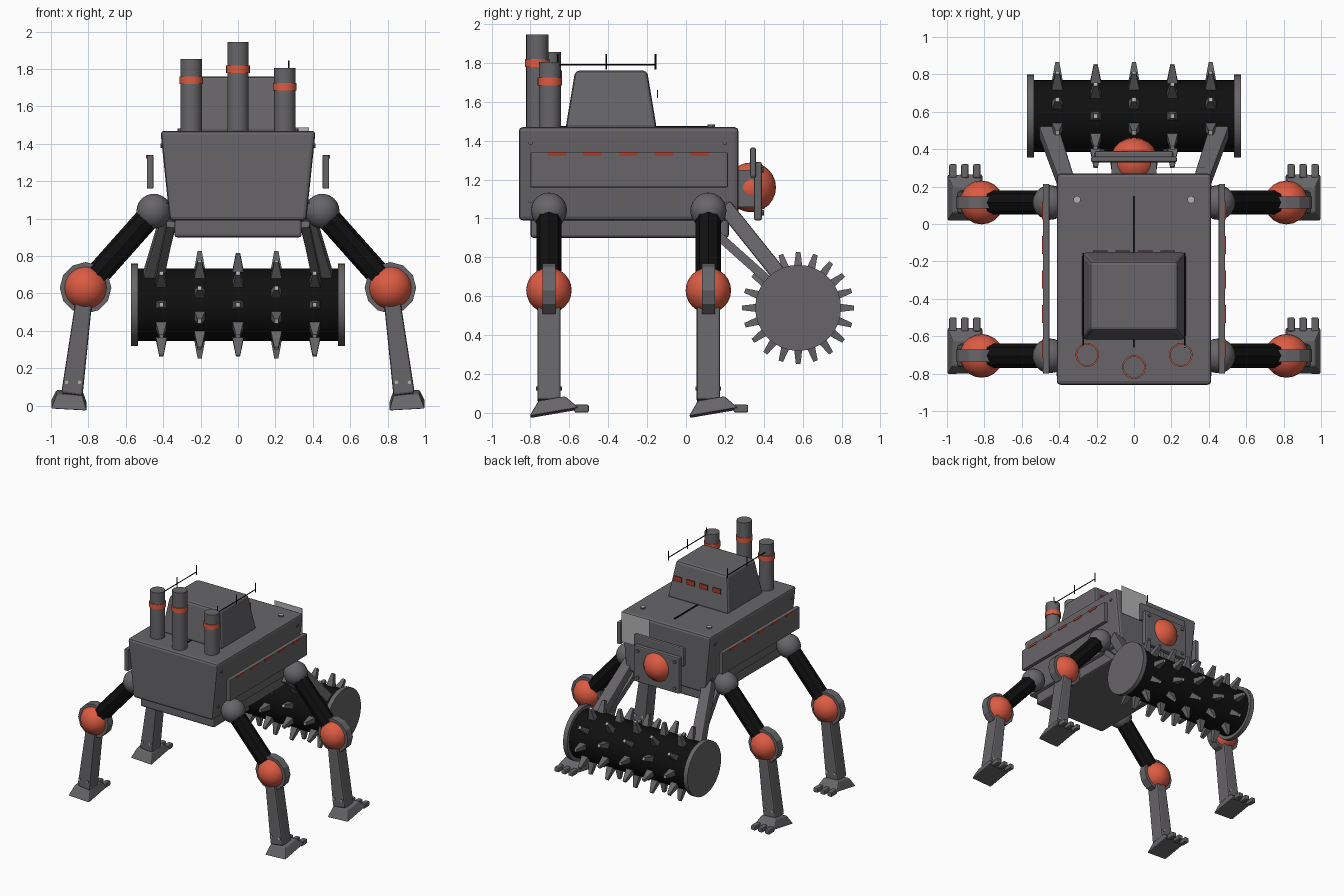
import bpy, bmesh, math
from mathutils import Vector, Matrix

if "Cube" in bpy.data.objects:
    bpy.data.objects.remove(bpy.data.objects["Cube"])


def material(name, r, g, b):
    m = bpy.data.materials.new(name)
    m.diffuse_color = (r, g, b, 1)
    m.use_nodes = True
    m.node_tree.nodes["Principled BSDF"].inputs["Base Color"].default_value = (r, g, b, 1)
    return m


GREY = material("steel grey", 0.135, 0.13, 0.138)
BLACK = material("matte black", 0.005, 0.005, 0.005)
ORANGE = material("orange red", 0.72, 0.105, 0.055)
RED = material("window red", 0.42, 0.045, 0.025)
LIGHT = material("light grey", 0.45, 0.45, 0.45)


def prism(bm, p, q, sp, sq=None, tip=0):
    """Four sided beam from p to q, with width and depth sp at p and sq at q."""
    p, q = Vector(p), Vector(q)
    sq = sq or sp
    d = (q - p).normalized()
    u = Vector((1, 0, 0))
    u = (u - d * u.dot(d)).normalized()
    w = d.cross(u)
    corners = ((-1, -1), (1, -1), (1, 1), (-1, 1))
    lo, hi = [[bm.verts.new(c + u * a * s[0] / 2 + w * b * s[1] / 2) for a, b in corners]
              for c, s in ((p, sp), (q, sq))]
    bm.faces.new(lo[::-1])
    bm.faces.new(hi).material_index = tip
    for i in range(4):
        j = (i + 1) % 4
        bm.faces.new((lo[i], lo[j], hi[j], hi[i]))


def tube(bm, p, q, r, sides=24, r2=None, tip=0):
    """Closed cylinder or cone from p to q."""
    p, q = Vector(p), Vector(q)
    rot = (q - p).to_track_quat('Z', 'Y').to_matrix().to_4x4()
    made = bmesh.ops.create_cone(bm, cap_ends=True, segments=sides, radius1=r,
                                 radius2=r if r2 is None else r2, depth=(q - p).length,
                                 matrix=Matrix.Translation((p + q) / 2) @ rot)
    for f in {f for v in made["verts"] for f in v.link_faces}:
        f.normal_update()
        if f.normal.dot((q - p).normalized()) > 0.99:
            f.material_index = tip


def finish(name, bm, *mats, bevel=0, smooth=False):
    me = bpy.data.meshes.new(name)
    bm.to_mesh(me)
    bm.free()
    ob = bpy.data.objects.new(name, me)
    bpy.context.collection.objects.link(ob)
    for m in mats:
        me.materials.append(m)
    if bevel:
        mod = ob.modifiers.new("bevel", 'BEVEL')
        mod.width, mod.segments = bevel, 2
    if smooth:
        bpy.ops.object.select_all(action='DESELECT')
        ob.select_set(True)
        bpy.context.view_layer.objects.active = ob
        bpy.ops.object.shade_smooth_by_angle(angle=math.radians(35))
    return ob


def beam(name, mat, p, q, sp, sq=None, bevel=0):
    bm = bmesh.new()
    prism(bm, p, q, sp, sq)
    return finish(name, bm, mat, bevel=bevel)


def box(name, mat, x, y, z, bevel=0):
    """Box from its low and high limits on each axis."""
    cx, cy = sum(x) / 2, sum(y) / 2
    return beam(name, mat, (cx, cy, z[0]), (cx, cy, z[1]), (x[1] - x[0], y[1] - y[0]), bevel=bevel)


def rod(name, mat, p, q, r, sides=24):
    bm = bmesh.new()
    tube(bm, p, q, r, sides)
    return finish(name, bm, mat, smooth=sides > 12)


def ball(name, mat, c, r):
    bm = bmesh.new()
    bmesh.ops.create_uvsphere(bm, u_segments=20, v_segments=12, radius=r, matrix=Matrix.Translation(c))
    return finish(name, bm, mat, smooth=True)


# Hull, belly and cabin
beam("hull", GREY, (0, -0.295, 0.99), (0, -0.295, 1.47), (0.73, 1.13), (0.83, 1.13), 0.02)
box("belly", GREY, (-0.34, 0.34), (-0.8, 0.22), (0.9, 1.0), 0.015)
beam("cabin", GREY, (0, -0.385, 1.46), (0, -0.385, 1.76), (0.56, 0.47), (0.47, 0.37), 0.02)
box("roof_rib", BLACK, (-0.006, 0.006), (-0.66, 0.15), (1.46, 1.475))
for i in range(4):
    x = -0.18 + 0.12 * i
    box("cabin_window", RED, (x - 0.038, x + 0.038), (-0.15, -0.143), (1.62, 1.66))

# Hull rivets
bm = bmesh.new()
for s in (-1, 1):
    tube(bm, (s * 0.305, 0.13, 1.46), (s * 0.305, 0.13, 1.482), 0.02, 10, tip=1)
    for y in (-0.8, 0.2):
        for z in (1.09, 1.39):
            x = 0.365 + 0.05 * (z - 0.99) / 0.48
            tube(bm, (s * (x - 0.01), y, z), (s * (x + 0.008), y, z), 0.012, 8)
finish("hull_rivets", bm, GREY, LIGHT)

# Exhaust stacks with bands
for x, y, top, band in ((-0.25, -0.7, 1.855, 1.74), (0, -0.765, 1.945, 1.8), (0.25, -0.7, 1.805, 1.705)):
    rod("exhaust_stack", GREY, (x, y, 1.46), (x, y, top), 0.057)
    rod("exhaust_band", ORANGE, (x, y, band - 0.02), (x, y, band + 0.02), 0.063)

# Headlamp, its plates and the pale panel beside it
box("lamp_mount", GREY, (-0.12, 0.12), (0.25, 0.36), (1.06, 1.25))
box("lamp_plate", GREY, (-0.21, 0.21), (0.35, 0.39), (0.99, 1.29), 0.01)
box("lamp_visor", GREY, (-0.23, 0.23), (0.33, 0.36), (1.21, 1.365), 0.01)
ball("headlamp", ORANGE, (0, 0.335, 1.16), 0.128)
bm = bmesh.new()
for x in (-0.17, 0.17):
    for z in (1.03, 1.25):
        tube(bm, (x, 0.38, z), (x, 0.4, z), 0.014, 8)
finish("lamp_bolts", bm, GREY)
box("pale_panel", LIGHT, (0.125, 0.38), (0.3, 0.302), (1.237, 1.487))

# Side armour with slits, antennas and drum arms
for s in (-1, 1):
    box("side_armour", GREY, sorted((s * 0.452, s * 0.487)), (-0.8, 0.215), (1.16, 1.34), 0.006)
    for i in range(5):
        y = -0.665 + 0.184 * i
        box("armour_slit", RED, sorted((s * 0.484, s * 0.491)), (y - 0.048, y + 0.048), (1.322, 1.341))
    rod("antenna_rod", BLACK, (s * 0.272, -0.66, 1.79), (s * 0.272, -0.157, 1.79), 0.004, 6)
    for y in (-0.66, -0.41, -0.157):
        rod("antenna_prong", BLACK, (s * 0.272, y, 1.765), (s * 0.272, y, 1.845), 0.004, 6)
    beam("drum_arm", GREY, (s * 0.355, 0.2, 1.06), (s * 0.465, 0.52, 0.66), (0.085, 0.08), (0.105, 0.08), 0.01)
    beam("drum_strut", GREY, (s * 0.36, 0.1, 0.97), (s * 0.43, 0.47, 0.64), (0.045, 0.045))

# Spiked drum
DY, DZ = 0.577, 0.54
rod("drum", BLACK, (-0.54, DY, DZ), (0.54, DY, DZ), 0.193, 32)
for s in (-1, 1):
    rod("drum_end", GREY, (s * 0.535, DY, DZ), (s * 0.572, DY, DZ), 0.221, 32)
bm = bmesh.new()
for row in range(5):
    x = (row - 2) * 0.205
    for k in range(10):
        a = math.radians(36 * k + 18 * (row % 2))
        out = Vector((0, math.cos(a), math.sin(a)))
        mid = Vector((x, DY, DZ))
        prism(bm, mid + out * 0.18, mid + out * 0.288, (0.062, 0.05), (0.022, 0.024), tip=1)
finish("drum_spikes", bm, GREY, LIGHT)

# Four legs
for s in (-1, 1):
    for y in (-0.705, 0.115):
        hip, knee = Vector((s * 0.45, y, 1.04)), Vector((s * 0.815, y, 0.63))
        ball("hip", GREY, hip, 0.093)
        rod("upper_leg", BLACK, hip, knee, 0.065, 8)
        rod("knee_disc", GREY, knee - Vector((0, 0.033, 0)), knee + Vector((0, 0.033, 0)), 0.138, 12)
        ball("knee", ORANGE, knee, 0.117)
        beam("lower_leg", GREY, (s * 0.888, y, 0.06), knee, (0.115, 0.12), (0.085, 0.12), 0.012)
        bm = bmesh.new()
        for dx in (-0.035, 0.035):
            for f in (-1, 1):
                tube(bm, (s * 0.882 + dx, y + f * 0.055, 0.125), (s * 0.882 + dx, y + f * 0.066, 0.125), 0.01, 8, tip=1)
        finish("ankle_bolts", bm, GREY, LIGHT)
        beam("foot", GREY, (s * 0.904, y + 0.027, 0), (s * 0.9, y + 0.015, 0.07), (0.192, 0.255), (0.14, 0.14), 0.008)
        for i in (-1, 0, 1):
            x = s * 0.904 + i * 0.064
            box("toe", GREY, (x - 0.02, x + 0.02), (y + 0.13, y + 0.205), (0.002, 0.042), 0.008)
